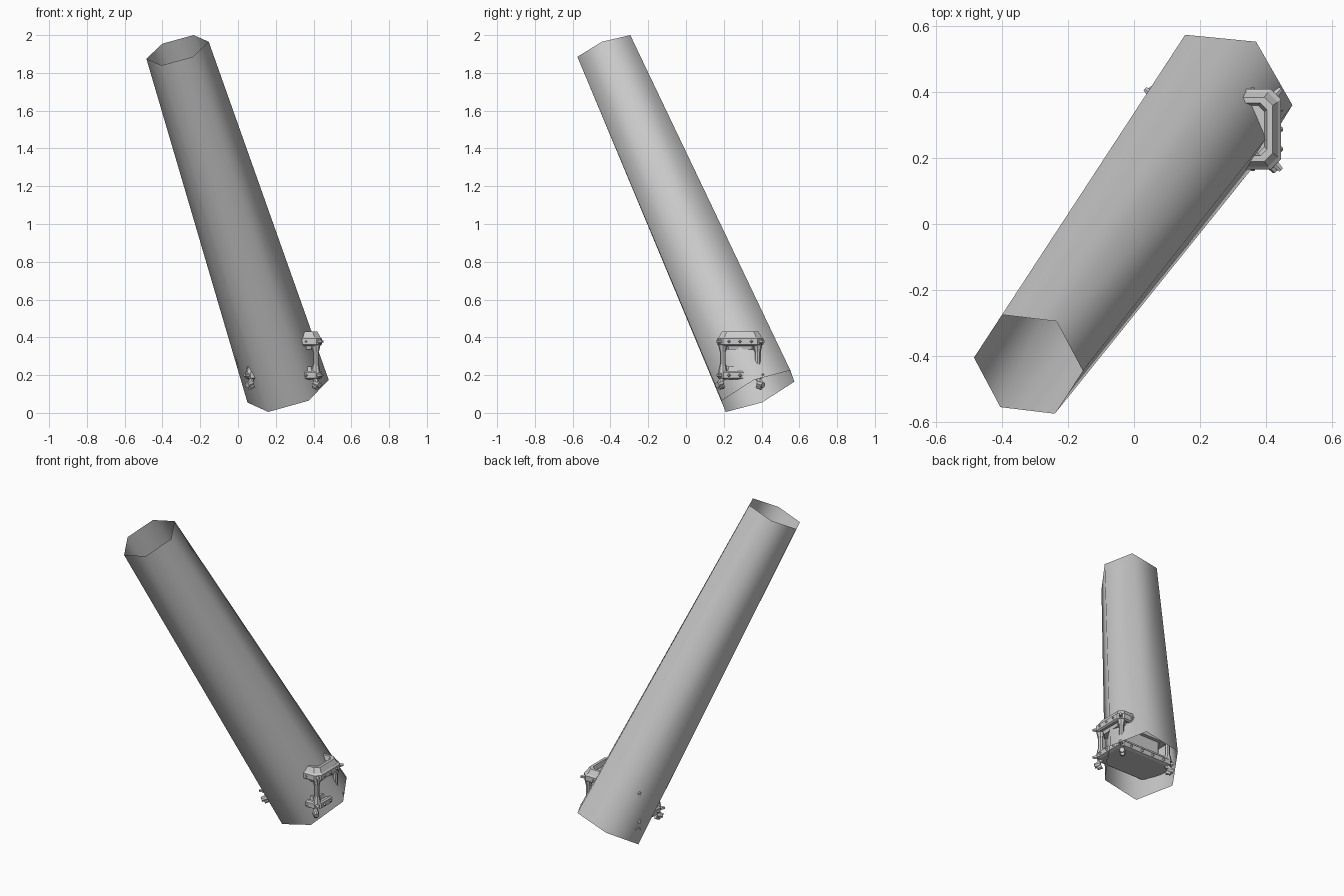
import bpy, bmesh, math
from mathutils import Vector, Matrix

if "Cube" in bpy.data.objects:
    bpy.data.objects.remove(bpy.data.objects["Cube"])

grey = bpy.data.materials.new("plain grey")
grey.diffuse_color = (0.6, 0.6, 0.6, 1)
grey.use_nodes = True
grey.node_tree.nodes["Principled BSDF"].inputs["Base Color"].default_value = grey.diffuse_color
CX, CY = 0.24, 0.287      # lamp centre


def finish(name, bm, smooth=None, normals=True):
    if normals:
        bmesh.ops.recalc_face_normals(bm, faces=bm.faces)
    me = bpy.data.meshes.new(name)
    bm.to_mesh(me)
    bm.free()
    ob = bpy.data.objects.new(name, me)
    bpy.context.collection.objects.link(ob)
    me.materials.append(grey)
    if smooth:
        me.polygons.foreach_set("use_smooth", [True] * len(me.polygons))
    return ob


def bridge(bm, a, b):
    for i in range(len(a)):
        j = (i + 1) % len(a)
        bm.faces.new((a[i], a[j], b[j], b[i]))


def loft(name, loops, ring=False):
    """Stack chamfered rectangles (half x, half y, chamfer, z)."""
    bm = bmesh.new()
    rows = []
    for hx, hy, c, z in loops:
        pts = [(hx, hy - c), (hx - c, hy), (c - hx, hy), (-hx, hy - c),
               (-hx, c - hy), (c - hx, -hy), (hx - c, -hy), (hx, c - hy)]
        rows.append([bm.verts.new((CX + x, CY + y, z)) for x, y in pts])
    for a, b in zip(rows, rows[1:]):
        bridge(bm, a, b)
    if ring:
        bridge(bm, rows[-1], rows[0])
    else:
        bm.faces.new(rows[0])
        bm.faces.new(rows[-1])
    return finish(name, bm)


def rod(bm, p, q, r1, r2, n=8):
    """Tapered rod between two points."""
    p, q = Vector(p), Vector(q)
    d = q - p
    m = Matrix.Translation((p + q) / 2) @ d.to_track_quat('Z', 'Y').to_matrix().to_4x4()
    bmesh.ops.create_cone(bm, cap_ends=True, segments=n, radius1=r1, radius2=r2,
                          depth=d.length, matrix=m)


# long leaning six-sided tube, open at both ends
bm = bmesh.new()
rows = []
for c, a0, a1 in (((.265, .3815, .115), (.105, .171, .11), (.215, -.021, .06)),
                  ((-.32, -.425, 1.92), (.085, .13, .08), (.165, -.02, .045))):
    c, a0, a1 = Vector(c), Vector(a0), Vector(a1)
    arms = [a0, a1, a1 - a0, -a0, -a1, a0 - a1]
    rows.append([bm.verts.new(c + a) for a in arms])
bridge(bm, rows[1], rows[0])
finish("tube", bm, smooth=True)

# lamp base, with a shallow rim
loft("lamp_base", [(.185, .102, .03, .178), (.203, .118, .03, .184), (.203, .118, .03, .214),
                   (.195, .11, .03, .222), (.165, .08, .02, .222)])

# upper band around the lamp
loft("upper_band", [(.195, .112, .03, .355), (.205, .122, .03, .362), (.205, .122, .03, .393),
                    (.196, .113, .03, .402), (.15, .07, .02, .402), (.15, .07, .02, .355)], ring=True)

# sloped hollow cap
loft("cap_rim", [(.197, .114, .03, .40), (.18, .097, .025, .43), (.163, .08, .02, .43),
                 (.155, .072, .02, .40)], ring=True)
loft("cap_floor", [(.157, .075, .02, .39), (.157, .075, .02, .402)])

# inner body behind the openings
loft("lamp_body", [(.145, .065, .02, .222), (.145, .065, .02, .357)])

# thin window frames set in front of the body
loft("window_sill", [(.18, .095, .03, .222), (.175, .09, .03, .245),
                     (.148, .068, .02, .245), (.148, .068, .02, .222)], ring=True)
loft("window_head", [(.175, .09, .03, .335), (.18, .095, .03, .357),
                     (.148, .068, .02, .357), (.148, .068, .02, .335)], ring=True)

posts, feet, bolts = bmesh.new(), bmesh.new(), bmesh.new()
for sx in (-1, 1):
    for sy in (-1, 1):
        def at(dx, dy, z):
            return (CX + sx * dx, CY + sy * dy, z)
        # corner posts with thicker ends
        rod(posts, at(.172, .092, .215), at(.172, .092, .36), .015, .015)
        rod(posts, at(.172, .092, .215), at(.172, .092, .255), .025, .017)
        rod(posts, at(.172, .092, .325), at(.172, .092, .36), .017, .025)
        # knobbed feet splayed outward
        rod(feet, at(.165, .09, .185), at(.178, .11, .158), .014, .012)
        rod(feet, at(.168, .098, .157), at(.192, .122, .147), .018, .015)
        rod(feet, at(.165, .095, .145), at(.18, .112, .132), .018, .012)
        # corner bolts
        for z in (.199, .378):
            rod(bolts, at(.185, .102, z), at(.206, .123, z), .014, .008, 6)

# pointed studs along both bands
for z in (.199, .378):
    for s in (-1, 1):
        for y in (-.06, 0, .06):
            rod(bolts, (CX + s * .2, CY + y, z), (CX + s * .212, CY + y, z), .013, .004, 4)
        for x in (-.12, -.04, .04, .12):
            rod(bolts, (CX + x, CY + s * .115, z), (CX + x, CY + s * .127, z), .013, .004, 4)
finish("corner_posts", posts)
finish("feet", feet)
finish("bolts", bolts)
